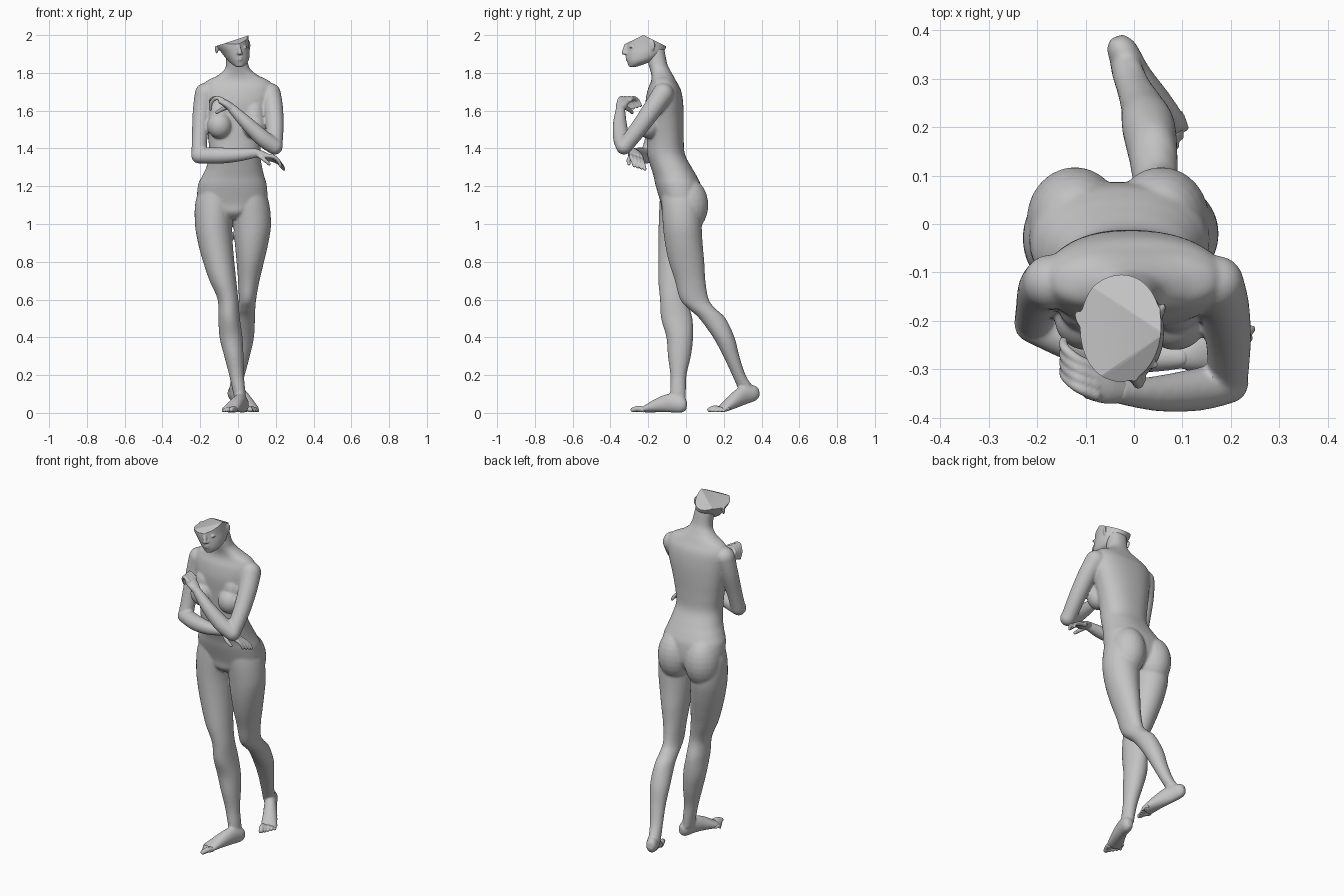
import bpy, bmesh, math
from mathutils import Vector, Matrix

cube = bpy.data.objects.get("Cube")
if cube:
    bpy.data.objects.remove(cube, do_unlink=True)

grey = bpy.data.materials.new("stone_grey")
grey.use_nodes = True
COLOUR = (0.55, 0.55, 0.55, 1)
grey.diffuse_color = COLOUR
grey.node_tree.nodes["Principled BSDF"].inputs["Base Color"].default_value = COLOUR


def spline(rows, steps):
    """Catmull-Rom interpolation of rows of numbers."""
    out = []
    for i in range(len(rows) - 1):
        a, b, c, d = (rows[max(i - 1, 0)], rows[i], rows[i + 1], rows[min(i + 2, len(rows) - 1)])
        for s in range(steps):
            t = s / steps
            out.append([0.5 * (2 * q + (r - p) * t + (2 * p - 5 * q + 4 * r - w) * t * t
                               + (3 * q - p - 3 * r + w) * t ** 3)
                        for p, q, r, w in zip(a, b, c, d)])
    return out + [list(rows[-1])]


def loft(bm, rows, level=False, power=1.0, sides=28, steps=5):
    """Closed loft of ellipses (x, y, z, r1, r2), level or square to the path."""
    rows = spline(rows, steps)
    pts = [Vector(r[:3]) for r in rows]
    rings = []
    for i, r in enumerate(rows):
        u, v = Vector((1, 0, 0)), Vector((0, 1, 0))
        if not level:
            t = (pts[min(i + 1, len(pts) - 1)] - pts[max(i - 1, 0)]).normalized()
            u = t.cross(Vector((0, 0, 1))).normalized()
            v = u.cross(t)
        ring = []
        for k in range(sides):
            a = math.tau * k / sides
            c, s = math.cos(a), math.sin(a)
            c = math.copysign(abs(c) ** power, c)
            s = math.copysign(abs(s) ** power, s)
            ring.append(bm.verts.new(pts[i] + u * c * max(r[3], 0.003) + v * s * max(r[4], 0.003)))
        rings.append(ring)
    for a, b in zip(rings, rings[1:]):
        for k in range(sides):
            j = (k + 1) % sides
            bm.faces.new((a[k], a[j], b[j], b[k]))
    bm.faces.new(rings[0][::-1])
    bm.faces.new(rings[-1])


def ball(bm, centre, radii, turn=0.0):
    m = Matrix.Translation(centre) @ Matrix.Rotation(turn, 4, 'Z') @ Matrix.Diagonal((*radii, 1))
    bmesh.ops.create_uvsphere(bm, u_segments=24, v_segments=14, radius=1, matrix=m)


def tube(bm, rows):
    loft(bm, [(x, y, z, r, r) for x, y, z, r in rows])
    for x, y, z, r in (rows[0], rows[-1]):
        ball(bm, (x, y, z), (r, r, r))


def fuse(name, bm, voxel, smooth, cuts=()):
    """Blend the overlapping pieces into one skin, optionally sliced flat."""
    bmesh.ops.recalc_face_normals(bm, faces=bm.faces)
    me = bpy.data.meshes.new(name)
    bm.to_mesh(me)
    bm.free()
    ob = bpy.data.objects.new(name, me)
    bpy.context.collection.objects.link(ob)
    mod = ob.modifiers.new("skin", 'REMESH')
    mod.mode, mod.voxel_size = 'VOXEL', voxel
    mod = ob.modifiers.new("soften", 'SMOOTH')
    mod.factor, mod.iterations = 0.5, smooth
    dg = bpy.context.evaluated_depsgraph_get()
    skin = bpy.data.meshes.new_from_object(ob.evaluated_get(dg))
    ob.modifiers.clear()
    ob.data = skin
    bpy.data.meshes.remove(me)
    skin.name = name
    for point, normal in cuts:
        b = bmesh.new()
        b.from_mesh(skin)
        res = bmesh.ops.bisect_plane(b, geom=b.verts[:] + b.edges[:] + b.faces[:], plane_co=point,
                                     plane_no=Vector(normal).normalized(), clear_outer=True)
        edges = [e for e in res["geom_cut"] if isinstance(e, bmesh.types.BMEdge)]
        bmesh.ops.holes_fill(b, edges=edges, sides=0)
        b.to_mesh(skin)
        b.free()
    skin.materials.clear()
    skin.materials.append(grey)
    bpy.ops.object.select_all(action='DESELECT')
    ob.select_set(True)
    bpy.context.view_layer.objects.active = ob
    bpy.ops.object.shade_smooth_by_angle(angle=math.radians(40))


# ---- body: torso and neck
body = bmesh.new()
loft(body, [(-.03, -.03, 1.025, .03, .06), (-.03, -.03, 1.06, .11, .095), (-.03, -.024, 1.11, .18, .11),
            (-.03, -.04, 1.2, .183, .12), (-.026, -.056, 1.25, .166, .115), (-.02, -.078, 1.3, .148, .108),
            (-.017, -.106, 1.37, .135, .1), (-.015, -.11, 1.45, .143, .098), (-.01, -.112, 1.55, .162, .1),
            (-.002, -.115, 1.64, .182, .1), (0, -.115, 1.71, .188, .088), (0, -.118, 1.755, .168, .067),
            (0, -.125, 1.785, .11, .058), (-.002, -.137, 1.815, .072, .053), (-.005, -.15, 1.85, .058, .05),
            (-.015, -.165, 1.93, .055, .05)], level=True, power=.88, sides=40)
for x in (-.098, .085):                                 # chest
    ball(body, (x, -.197, 1.522), (.066, .064, .07))
    ball(body, (x, -.165, 1.585), (.06, .058, .075))
for x in (-.122, .056):                                 # seat
    ball(body, (x, .008, 1.1), (.1, .11, .145))

# legs: left one trails, right one leads
loft(body, [(.055, -.04, 1.22, .07, .085), (.065, -.025, 1.12, .098, .105), (.075, -.02, 1.0, .1, .103),
            (.072, -.012, .9, .089, .1), (.065, .003, .8, .073, .094), (.057, .022, .7, .057, .081),
            (.05, .045, .6, .046, .076), (.045, .087, .55, .047, .072), (.04, .14, .5, .05, .07),
            (.03, .2, .4, .055, .057), (.018, .24, .3, .045, .043), (0, .28, .2, .036, .036),
            (-.015, .317, .13, .031, .042), (-.022, .335, .09, .028, .036)], level=True)
loft(body, [(-.115, -.04, 1.22, .07, .09), (-.123, -.03, 1.12, .102, .11), (-.13, -.03, 1.0, .098, .115),
            (-.12, -.038, .9, .092, .108), (-.102, -.05, .8, .083, .097), (-.08, -.062, .7, .071, .085),
            (-.053, -.064, .6, .055, .074), (-.047, -.049, .5, .057, .083), (-.037, -.033, .4, .061, .071),
            (-.022, -.035, .3, .051, .061), (-.008, -.04, .2, .039, .043), (.005, -.042, .12, .034, .042),
            (.013, -.042, .06, .03, .042)], level=True)

# feet, heel to ball
loft(body, [(.032, .004, .04, .016, .022), (.028, -.02, .042, .031, .042), (.012, -.08, .052, .034, .05),
            (-.01, -.14, .042, .039, .04), (-.036, -.2, .024, .045, .023), (-.046, -.226, .017, .042, .015)])
loft(body, [(-.035, .386, .11, .016, .022), (-.026, .362, .106, .031, .042), (.003, .305, .093, .034, .05),
            (.04, .247, .058, .04, .038), (.066, .2, .027, .045, .023), (.074, .183, .019, .042, .015)])

# arms: upper arm and forearm overlap at the elbow
tube(body, [(-.172, -.12, 1.69, .057), (-.19, -.135, 1.6, .05), (-.202, -.17, 1.47, .042), (-.206, -.2, 1.365, .041)])
tube(body, [(-.206, -.205, 1.362, .042), (-.1, -.25, 1.362, .043), (0, -.272, 1.366, .036), (.095, -.275, 1.376, .025)])
tube(body, [(.17, -.122, 1.69, .057), (.186, -.17, 1.62, .052), (.195, -.24, 1.52, .047), (.194, -.325, 1.41, .041)])
tube(body, [(.194, -.328, 1.41, .043), (.13, -.342, 1.455, .044), (.05, -.35, 1.53, .037), (-.03, -.347, 1.61, .025)])
fuse("body", body, .0055, 14)

# ---- head: lofted, with features, sliced flat at the brow
head = bmesh.new()
loft(head, [(.008, -.283, 1.832, .018, .02), (.005, -.262, 1.848, .04, .046), (0, -.24, 1.87, .058, .076),
            (-.012, -.222, 1.905, .074, .1), (-.028, -.214, 1.95, .086, .112), (-.033, -.212, 2.03, .088, .112)],
     level=True, sides=36)
tube(head, [(.0, -.315, 1.95, .01), (.007, -.325, 1.922, .011), (.009, -.329, 1.907, .012)])   # nose
for dx in (-.011, .011):
    ball(head, (.008 + dx, -.318, 1.904), (.008, .01, .007))                                   # nostril wings
for x, y in ((-.024, -.315), (.036, -.291)):
    ball(head, (x, y, 1.936), (.015, .009, .006))                                              # eyelids
for z, w in ((1.882, .02), (1.871, .017)):
    ball(head, (.008, -.309, z), (w, .011, .006))                                              # lips
ball(head, (.008, -.291, 1.847), (.02, .015, .014))                                            # chin
ball(head, (-.113, -.195, 1.93), (.008, .018, .028), .3)                                       # ears
ball(head, (.057, -.18, 1.945), (.007, .018, .028), -.3)
fuse("head", head, .0045, 4, cuts=[((0, 0, 1.98), (-.33, 0, 1)), ((0, -.225, 2), (0, .5, 1)),
                                   ((0, -.225, 2), (0, -.48, 1))])

# ---- hands: palm, four fingers and a thumb
hand = bmesh.new()
loft(hand, [(.085, -.275, 1.376, .023, .023), (.12, -.27, 1.37, .032, .02), (.16, -.262, 1.355, .036, .016)])
for k in range(4):
    y, z = .019 * k, -.006 * k
    tube(hand, [(.15, -.29 + y, 1.362 + z, .0115), (.19, -.29 + y, 1.355 + z, .011),
                (.215 + .004 * k, -.282 + y, 1.333 + z, .01), (.225 + .006 * k, -.274 + y, 1.308 + z, .0085)])
tube(hand, [(.11, -.288, 1.365, .013), (.14, -.304, 1.34, .011), (.165, -.302, 1.318, .009)])
fuse("right_hand", hand, .004, 3)

hand = bmesh.new()
loft(hand, [(-.025, -.347, 1.605, .023, .023), (-.055, -.34, 1.632, .032, .02), (-.09, -.326, 1.653, .036, .017)])
for k in range(4):
    y = .019 * k
    tube(hand, [(-.08, -.353 + y, 1.656, .0115), (-.115, -.338 + y, 1.667, .011),
                (-.142, -.315 + y, 1.642 + .005 * k, .01), (-.146, -.298 + y, 1.607 + .007 * k, .0085)])
tube(hand, [(-.055, -.325, 1.62, .013), (-.088, -.3, 1.605, .011), (-.113, -.285, 1.59, .009)])
fuse("left_hand", hand, .004, 3)


# ---- toes: big toe on the inner side
def toes(name, start_at, aim, inner):
    bm = bmesh.new()
    aim = Vector(aim).normalized()
    side = Vector((-aim.y, aim.x, 0)) * inner
    for k in range(5):
        r = .0155 if k == 0 else .0115 - .0006 * k
        start = Vector(start_at) + side * (.03 - .0165 * k) - aim * .006 * k
        end = start + aim * (.058 - .007 * k)
        mid = (start + end) / 2 + Vector((0, 0, .004))
        tube(bm, [(*start, r), (*mid, r), (end.x, end.y, r + .001, r * .85)])
    fuse(name, bm, .004, 3)


toes("right_toes", (-.044, -.216, .018), (-.35, -.94, 0), 1)
toes("left_toes", (.07, .19, .02), (.4, -.92, 0), -1)
